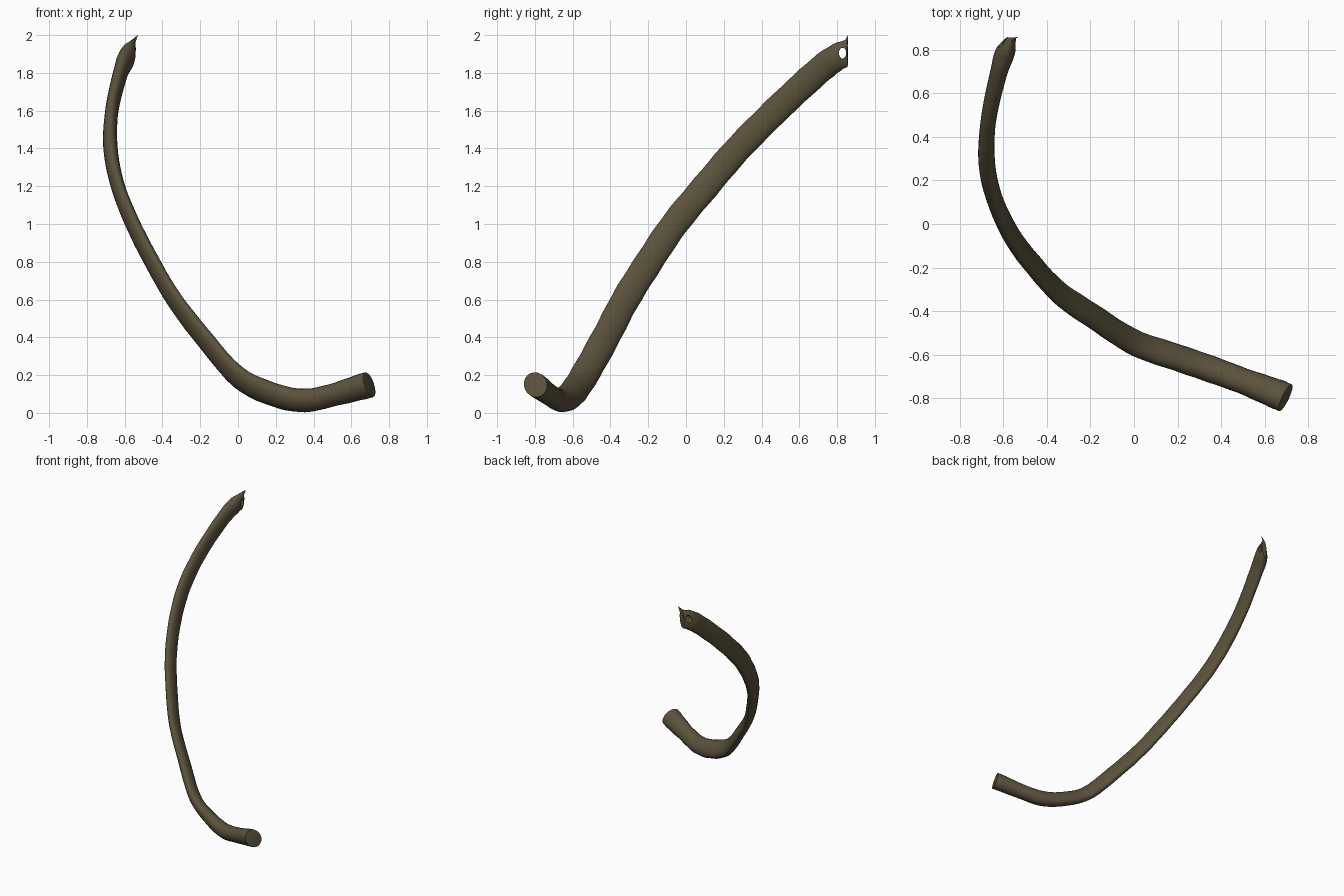
import bpy, bmesh, math
from mathutils import Vector

if "Cube" in bpy.data.objects:
    bpy.data.objects.remove(bpy.data.objects["Cube"])

# Centreline stations: x, y, z, half width (in broad direction), half thickness
STATIONS = [
    (0.695, -0.797, 0.149, 0.073, 0.062),
    (0.65, -0.778, 0.137, 0.073, 0.062),
    (0.50, -0.720, 0.094, 0.063, 0.056),
    (0.35, -0.665, 0.066, 0.067, 0.056),
    (0.19, -0.610, 0.096, 0.073, 0.050),
    (0.00, -0.543, 0.190, 0.076, 0.042),
    (-0.185, -0.425, 0.40, 0.076, 0.038),
    (-0.338, -0.320, 0.60, 0.075, 0.035),
    (-0.455, -0.195, 0.80, 0.074, 0.035),
    (-0.557, -0.060, 1.00, 0.073, 0.035),
    (-0.636, 0.105, 1.20, 0.073, 0.035),
    (-0.675, 0.277, 1.40, 0.072, 0.038),
    (-0.668, 0.475, 1.60, 0.072, 0.035),
    (-0.622, 0.690, 1.80, 0.072, 0.038),
    (-0.590, 0.790, 1.876, 0.074, 0.044),
    (-0.562, 0.855, 1.905, 0.072, 0.020),
]
SIDES, STEPS = 20, 5


def spline(t):
    """Catmull-Rom value of all station channels at t."""
    i = min(int(t), len(STATIONS) - 2)
    f = t - i
    p = [STATIONS[max(0, min(len(STATIONS) - 1, i + k))] for k in (-1, 0, 1, 2)]
    return [0.5 * (2 * b + (c - a) * f + (2 * a - 5 * b + 4 * c - d) * f * f
                   + (3 * b - a - 3 * c + d) * f ** 3) for a, b, c, d in zip(*p)]


# Rib shaft: flattened oval swept along the centreline
bm = bmesh.new()
rings = []
last = len(STATIONS) - 1
for s in range(last * STEPS + 1):
    t = s / STEPS
    x, y, z, w, h = spline(t)
    c = Vector((x, y, z))
    tan = Vector(spline(min(last, t + 0.05))[:3]) - Vector(spline(max(0, t - 0.05))[:3])
    tan.normalize()
    tilt = max(0.0, (t - last + 2) / 2)
    if tilt > 0:
        tan = tan.lerp(Vector((0.1, 1, 0)), tilt).normalized()
    broad = Vector((0, -0.7, 0.71)).lerp(Vector((0.1, 0, 1)), tilt)
    broad = (broad - tan * broad.dot(tan)).normalized()
    thin = tan.cross(broad)
    w *= 1 + 0.02 * math.sin(t * 9)
    ring = []
    for k in range(SIDES):
        a = 2 * math.pi * k / SIDES
        ring.append(bm.verts.new(c + broad * math.cos(a) * w + thin * math.sin(a) * h))
    rings.append(ring)
for r0, r1 in zip(rings, rings[1:]):
    for k in range(SIDES):
        n = (k + 1) % SIDES
        bm.faces.new((r0[k], r0[n], r1[n], r1[k]))

# Blunt cap in front, thin broken edge with a pointed tip at the back
for ring, push in ((rings[0], Vector((0.008, -0.004, 0.002))), (rings[-1], Vector((0, 0, 0)))):
    centre = sum((v.co for v in ring), Vector()) / SIDES
    hub = bm.verts.new(centre + push)
    for k in range(SIDES):
        bm.faces.new((ring[k], ring[(k + 1) % SIDES], hub))
rings[-1][0].co = (-0.53, 0.858, 2.0)
bmesh.ops.recalc_face_normals(bm, faces=bm.faces)
mesh = bpy.data.meshes.new("rib_bone")
bm.to_mesh(mesh)
bm.free()
rib = bpy.data.objects.new("rib_bone", mesh)
bpy.context.collection.objects.link(rib)

# Hole through the broken end
bpy.ops.mesh.primitive_cylinder_add(vertices=14, radius=0.024, depth=0.4,
                                    location=(-0.58, 0.829, 1.905), rotation=(0, math.pi / 2, 0))
cutter = bpy.context.object
cutter.name = "hole_cutter"
cutter.scale = (1.2, 0.8, 1)
cutter.hide_render = True
cutter.display_type = 'WIRE'
cut = rib.modifiers.new("hole", 'BOOLEAN')
cut.operation = 'DIFFERENCE'
cut.solver = 'EXACT'
cut.object = cutter

# Dark bone colour and smooth shading
mat = bpy.data.materials.new("old_bone")
mat.diffuse_color = (0.105, 0.085, 0.045, 1)
mat.use_nodes = True
mat.node_tree.nodes["Principled BSDF"].inputs["Base Color"].default_value = mat.diffuse_color
mesh.materials.append(mat)
bpy.ops.object.select_all(action='DESELECT')
rib.select_set(True)
bpy.context.view_layer.objects.active = rib
bpy.ops.object.shade_smooth_by_angle(angle=math.radians(45))
